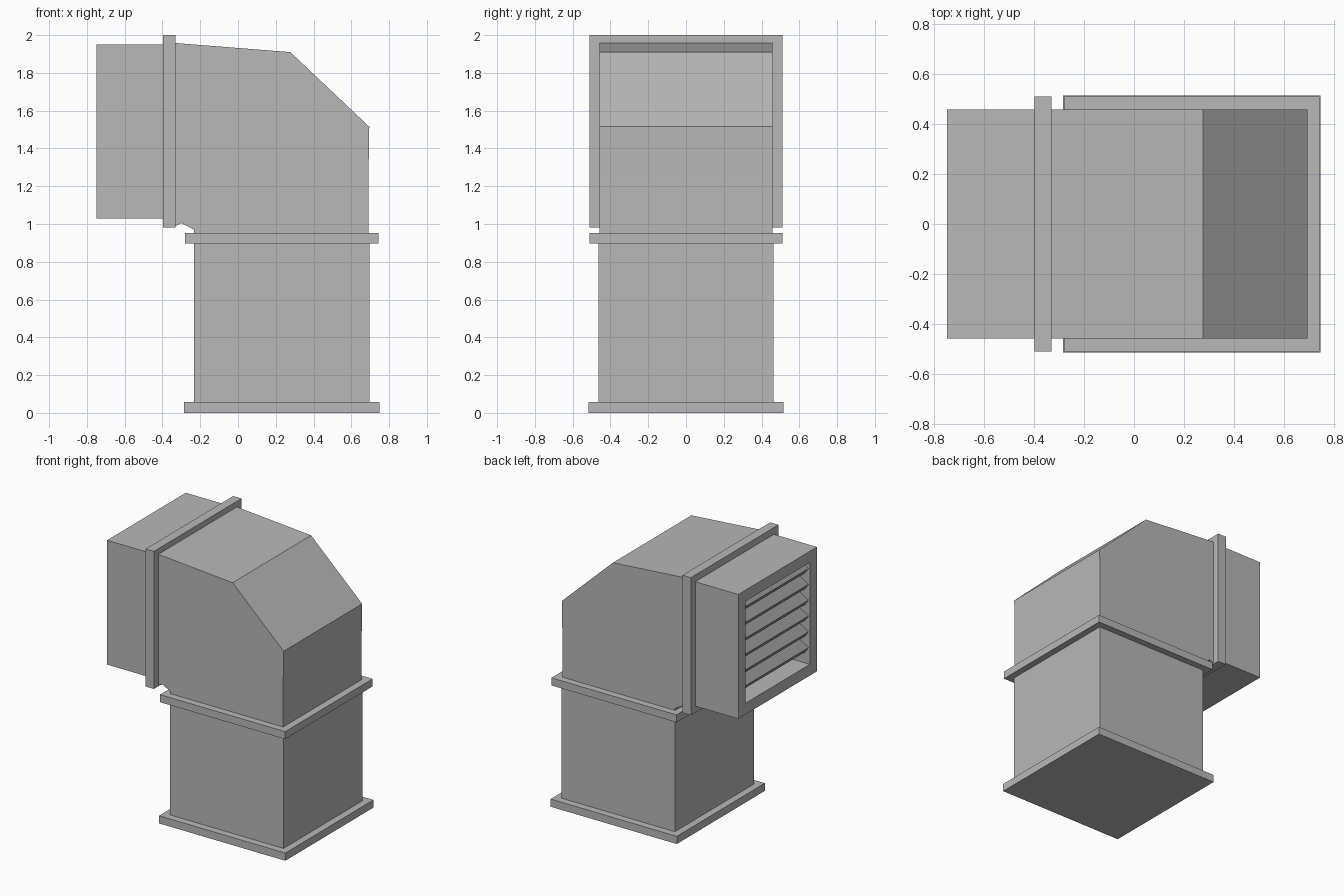
import bpy, bmesh

if "Cube" in bpy.data.objects:
    bpy.data.objects.remove(bpy.data.objects["Cube"])


def grey(name, value):
    mat = bpy.data.materials.new(name)
    mat.diffuse_color = (value, value, value, 1)
    mat.use_nodes = True
    mat.node_tree.nodes["Principled BSDF"].inputs["Base Color"].default_value = mat.diffuse_color
    return mat


body_grey = grey("body_grey", 0.48)
slat_grey = grey("slat_grey", 0.29)


def finish(name, bm, mat=body_grey):
    bmesh.ops.recalc_face_normals(bm, faces=bm.faces[:])
    mesh = bpy.data.meshes.new(name)
    bm.to_mesh(mesh)
    bm.free()
    mesh.materials.append(mat)
    obj = bpy.data.objects.new(name, mesh)
    bpy.context.collection.objects.link(obj)
    return obj


def prism(bm, profile, half_y):
    """Extrude an x-z profile symmetrically along y."""
    face = bm.faces.new([bm.verts.new((x, -half_y, z)) for x, z in profile])
    ext = bmesh.ops.extrude_face_region(bm, geom=[face])
    moved = [v for v in ext["geom"] if isinstance(v, bmesh.types.BMVert)]
    bmesh.ops.translate(bm, verts=moved, vec=(0, 2 * half_y, 0))


def part(name, profile, half_y):
    bm = bmesh.new()
    prism(bm, profile, half_y)
    return finish(name, bm)


def rect(x0, x1, z0, z1):
    return [(x0, z0), (x1, z0), (x1, z1), (x0, z1)]


# Vertical duct with its two flanges
part("base_flange", rect(-0.285, 0.748, 0, 0.057), 0.515)
part("lower_duct", rect(-0.233, 0.696, 0.057, 0.897), 0.462)
part("middle_flange", rect(-0.28, 0.744, 0.897, 0.953), 0.511)

# Elbow with chamfered back
part("elbow", [(-0.233, 0.953), (0.691, 0.953), (0.691, 1.27), (0.695, 1.515),
               (0.277, 1.91), (-0.33, 1.958), (-0.33, 0.99), (-0.30, 1.005),
               (-0.233, 0.97)], 0.459)

# Upright flange at the mouth
part("outlet_flange", rect(-0.398, -0.33, 0.982, 2.0), 0.512)

# Outlet hood: box with an inset, recessed opening on the -x side
bm = bmesh.new()
prism(bm, rect(-0.75, -0.398, 1.03, 1.95), 0.46)
bmesh.ops.recalc_face_normals(bm, faces=bm.faces[:])
mouth = min(bm.faces, key=lambda f: f.calc_center_median().x)
bmesh.ops.inset_region(bm, faces=[mouth], thickness=0.083, use_even_offset=True)
ext = bmesh.ops.extrude_discrete_faces(bm, faces=[mouth])
bmesh.ops.translate(bm, verts=ext["faces"][0].verts[:], vec=(0.25, 0, 0))
finish("outlet_hood", bm)

# Louvre slats sloping down and outward
bm = bmesh.new()
for i in range(6):
    x, z = -0.74, 1.235 + i * 0.117
    prism(bm, [(x, z), (x + 0.03, z - 0.042),
               (x + 0.11, z + 0.005), (x + 0.08, z + 0.047)], 0.377)
finish("louvre_slats", bm, slat_grey)
